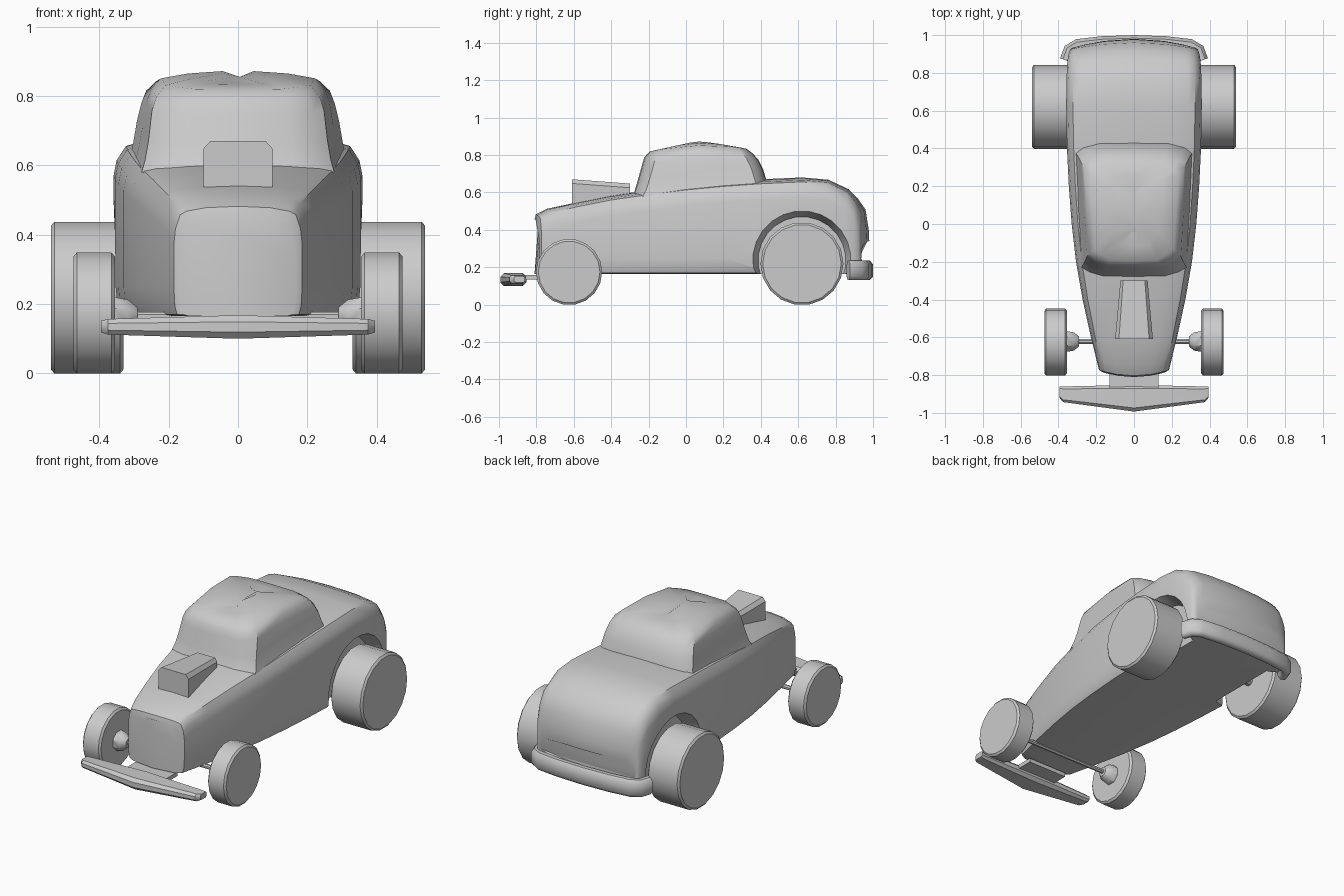
import bpy, bmesh
from math import pi, radians, cos, sin
from mathutils import Vector, Matrix

if "Cube" in bpy.data.objects:
    bpy.data.objects.remove(bpy.data.objects["Cube"])


def finish(name, bm, angle=35):
    bmesh.ops.recalc_face_normals(bm, faces=bm.faces[:])
    me = bpy.data.meshes.new(name)
    bm.to_mesh(me)
    bm.free()
    ob = bpy.data.objects.new(name, me)
    bpy.context.collection.objects.link(ob)
    smooth(ob, angle)
    return ob


def smooth(ob, angle):
    for p in ob.data.polygons:
        p.use_smooth = True
    ob.data.set_sharp_from_angle(angle=radians(angle))


def loft(name, rings, angle=35):
    """Skin closed rings of equal length and cap both ends."""
    bm = bmesh.new()
    vs = [[bm.verts.new(p) for p in r] for r in rings]
    n = len(vs[0])
    for a, b in zip(vs, vs[1:]):
        for i in range(n):
            j = (i + 1) % n
            bm.faces.new((a[i], a[j], b[j], b[i]))
    bm.faces.new(vs[0])
    bm.faces.new(vs[-1])
    return finish(name, bm, angle)


def lathe_x(name, x_r, y, z, sides, angle=35):
    """Turned part about an axis parallel to x."""
    rings = [[(x, y + r * sin(2 * pi * (i + .5) / sides), z + r * cos(2 * pi * (i + .5) / sides))
              for i in range(sides)] for x, r in x_r]
    return loft(name, rings, angle)


# Body: cross-sections along y (y, half width, top z, bow of the section)
def body_ring(y, w, zt, bow, zb=.165):
    half = [(.5, zt - .004), (.80, zt - .014), (.90, zt - .024), (.975, zt - .065), (1, zt - .11),
            (1, .25), (.985, .195), (.95, .17), (.85, zb)]
    pts = [(0, zt)] + half + [(0, zb)] + [(-x, z) for x, z in reversed(half)]
    return [(x * w, y - bow * x * x, z) for x, z in pts]


body = loft("body", [body_ring(*s) for s in (
    (-.81, .165, .455, -.025), (-.803, .185, .482, -.03), (-.745, .197, .512, -.02),
    (-.6, .228, .543, 0), (-.4, .272, .583, 0), (-.2, .307, .612, 0), (0, .33, .637, 0),
    (.2, .345, .656, 0), (.4, .355, .67, 0), (.62, .359, .68, 0), (.76, .358, .668, .005),
    (.87, .353, .617, .012), (.92, .347, .565, .022), (.96, .338, .508, .035),
    (.977, .328, .40, .045), (.98, .318, .34, .045))], 40)

# Rear wheel arches cut with tapered cylinders
for s in (-1, 1):
    cutter = lathe_x("arch_cutter", [(s * .27, .235), (s * .33, .255), (s * .42, .29)], .62, .235, 24)
    mod = body.modifiers.new("arch", 'BOOLEAN')
    mod.operation = 'DIFFERENCE'
    mod.solver = 'EXACT'
    mod.object = cutter
    bpy.context.view_layer.objects.active = body
    bpy.ops.object.modifier_apply(modifier=mod.name)
    bpy.data.objects.remove(cutter)
smooth(body, 40)


# Cabin: stacked rounded outlines (front y, back y, front width, back width, front z, back z)
def cab_ring(y0, y1, w0, w1, z0, z1, c=.05):
    half = [(0, 0, -.015), (.6, 0, -.01), (1, 0, c * .35), (1, 0, c), (1, .5, 0),
            (1, 1, -c), (1, 1, -c * .35), (.6, 1, .008), (0, 1, .012)]
    pts = []
    for k, (fx, t, dy) in enumerate(half):
        y = y0 + (y1 - y0) * t + dy
        u = (y - y0) / (y1 - y0)
        w = w0 + (w1 - w0) * u
        x = fx * (w - (c * .7 if k in (2, 6) else 0))
        crown = .022 * (1 - (2 * u - 1) ** 2)
        pts.append((x, y, z0 + (z1 - z0) * u + crown))
    return pts + [(-x, y, z) for x, y, z in pts[-2:0:-1]]


loft("cabin", [cab_ring(*r) for r in (
    (-.28, .43, .275, .315, .57, .62), (-.262, .418, .265, .305, .605, .665),
    (-.245, .40, .255, .295, .66, .725), (-.22, .375, .245, .282, .75, .775),
    (-.208, .345, .232, .268, .79, .81), (-.18, .31, .205, .24, .822, .836),
    (-.10, .24, .13, .16, .838, .848), (-.03, .17, .04, .05, .848, .852))], 40)


# Hood scoop, wider and taller at its front
def scoop_ring(y, w, zb, zt):
    return [(-w, y, zb), (w, y, zb), (w, y, zt - .022), (w * .8, y, zt),
            (-w * .8, y, zt), (-w, y, zt - .022)]


loft("hood_scoop", [scoop_ring(-.61, .1, .535, .67), scoop_ring(-.3, .072, .58, .647)])

# Wheels, hubs and front axle
for s, side in ((-1, "left"), (1, "right")):
    for name, x0, x1, y, r, n in (("front", .355, .475, -.625, .177, 18),
                                  ("rear", .33, .54, .62, .222, 18)):
        lathe_x(f"{name}_wheel_{side}", [(s * x0, r - .012), (s * (x0 + .01), r),
                                         (s * (x1 - .01), r), (s * x1, r - .012)], y, r * .985, n)
    lathe_x(f"front_hub_{side}", [(s * .29, .028), (s * .318, .052), (s * .36, .06)], -.622, .165, 8)
lathe_x("front_axle", [(-.36, .013), (.36, .013)], -.622, .165, 8)
lathe_x("rear_axle", [(-.4, .03), (.4, .03)], .62, .22, 10)


# Front bumper: pointed wing
def wing_ring(x, y0, y1, z0, z1):
    c = (z1 - z0) * .28
    return [(x, y0 - c, z0), (x, y0, z0 + c), (x, y0, z1 - c), (x, y0 - c, z1),
            (x, y1 + c, z1), (x, y1, z1 - c), (x, y1, z0 + c), (x, y1 + c, z0)]


loft("front_bumper", [wing_ring(*r) for r in (
    (-.395, -.86, -.92, .118, .152), (-.375, -.86, -.943, .112, .157), (0, -.852, -.993, .1, .168),
    (.375, -.86, -.943, .112, .157), (.395, -.86, -.92, .118, .152))])

# Bracket holding the front bumper
bm = bmesh.new()
bmesh.ops.create_cube(bm, size=1, matrix=Matrix.Translation((0, -.82, .145)) @ Matrix.Diagonal((.26, .12, .024, 1)))
finish("bumper_bracket", bm)

# Rear bumper: rounded bar swept round the tail
half = [(0, .972), (.17, .966), (.30, .951), (.345, .925), (.365, .868)]
path = [Vector((-x, y, 0)) for x, y in reversed(half[1:])] + [Vector((x, y, 0)) for x, y in half]
rings = []
for i, p in enumerate(path):
    t = (path[min(i + 1, len(path) - 1)] - path[max(i - 1, 0)]).normalized()
    nrm = Vector((-t.y, t.x, 0))
    rings.append([p + nrm * a + Vector((0, 0, z)) for a, z in (
        (-.028, .15), (-.012, .132), (.012, .132), (.028, .15),
        (.028, .215), (.012, .235), (-.012, .235), (-.028, .215))])
loft("rear_bumper", rings, 50)
